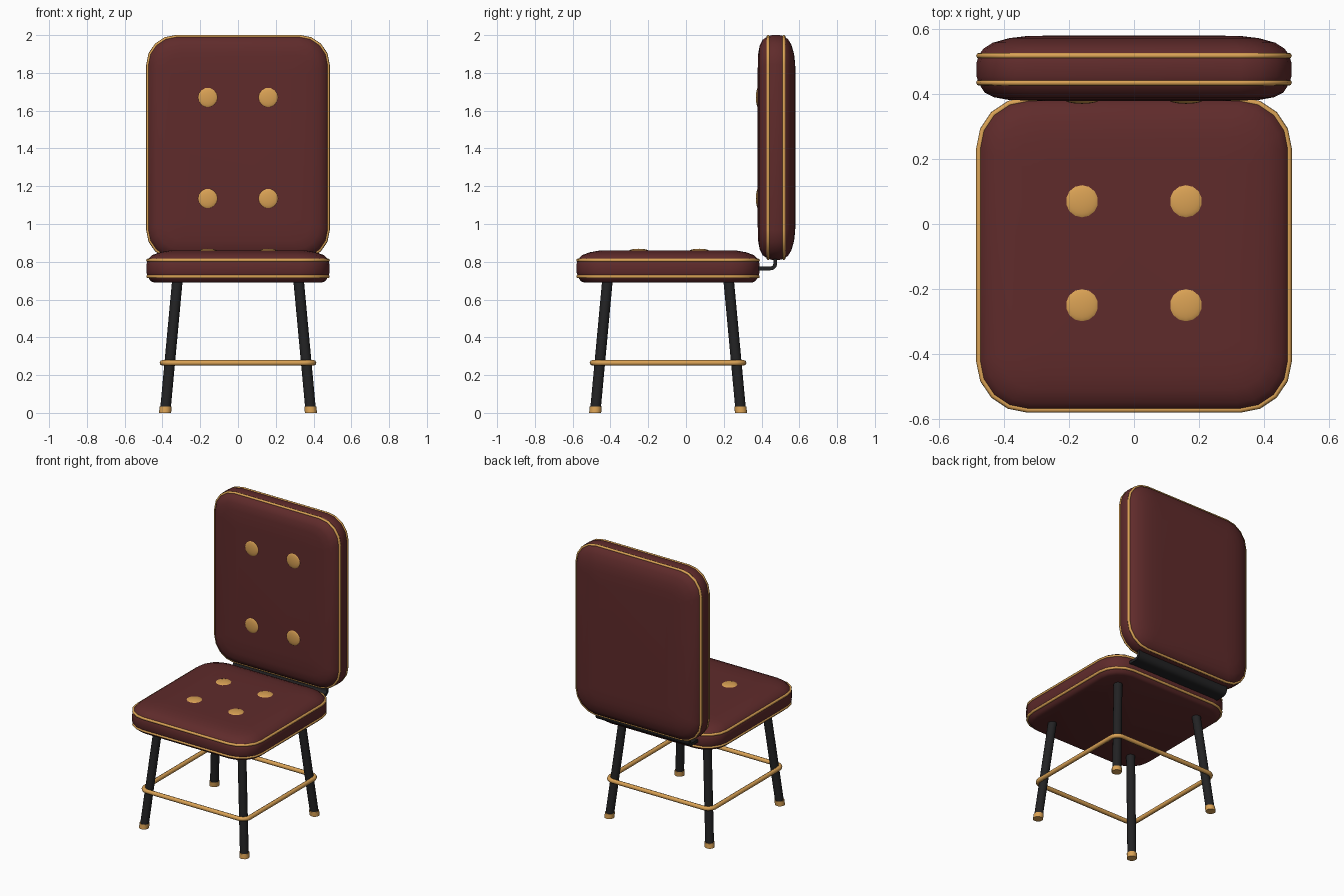
import bpy, bmesh, math
from mathutils import Vector

if "Cube" in bpy.data.objects:
    bpy.data.objects.remove(bpy.data.objects["Cube"])


def material(name, rgb):
    m = bpy.data.materials.new(name)
    m.diffuse_color = (*rgb, 1)
    m.use_nodes = True
    m.node_tree.nodes["Principled BSDF"].inputs["Base Color"].default_value = m.diffuse_color
    return m


LEATHER = material("maroon_leather", (0.115, 0.024, 0.024))
BRASS = material("brass", (0.70, 0.36, 0.09))
BLACK = material("black_metal", (0.016, 0.016, 0.017))
CY = -0.095  # centre of the seat and legs in y


def loft(name, rings, mat, angle=40):
    """Skin a list of equal-length point rings and cap both ends."""
    bm = bmesh.new()
    loops = [[bm.verts.new(p) for p in ring] for ring in rings]
    n = len(loops[0])
    for a, b in zip(loops, loops[1:]):
        for i in range(n):
            j = (i + 1) % n
            bm.faces.new((a[i], a[j], b[j], b[i]))
    bm.faces.new(loops[0][::-1])
    bm.faces.new(loops[-1])
    bmesh.ops.recalc_face_normals(bm, faces=bm.faces)
    me = bpy.data.meshes.new(name)
    bm.to_mesh(me)
    bm.free()
    ob = bpy.data.objects.new(name, me)
    bpy.context.collection.objects.link(ob)
    finish(ob, mat, angle)
    return ob


def finish(ob, mat, angle=40):
    ob.data.materials.append(mat)
    bpy.ops.object.select_all(action='DESELECT')
    ob.select_set(True)
    bpy.context.view_layer.objects.active = ob
    bpy.ops.object.shade_smooth_by_angle(angle=math.radians(angle))


def outline(hx, hy, r, seg=4):
    """Rounded rectangle as 2D points."""
    pts = []
    for k, (sx, sy) in enumerate(((1, 1), (-1, 1), (-1, -1), (1, -1))):
        for i in range(seg + 1):
            a = math.pi / 2 * (k + i / seg)
            pts.append((sx * (hx - r) + r * math.cos(a), sy * (hy - r) + r * math.sin(a)))
    return pts


def tube(name, pts, radius, mat):
    """Closed round tube through the points."""
    cu = bpy.data.curves.new(name, 'CURVE')
    cu.dimensions = '3D'
    cu.bevel_depth = radius
    cu.bevel_resolution = 2
    sp = cu.splines.new('POLY')
    sp.points.add(len(pts) - 1)
    for p, co in zip(sp.points, pts):
        p.co = (*co, 1)
    sp.use_cyclic_u = True
    cu.materials.append(mat)
    ob = bpy.data.objects.new(name, cu)
    bpy.context.collection.objects.link(ob)


def cushion(name, hx, hy, place, profile, seams):
    """Padded slab: profile is (inset, height), with piping at the seam heights."""
    def ring(inset, w):
        return [place(u, v, w) for u, v in outline(hx - inset, hy - inset, max(0.155 - inset * 0.6, 0.03))]
    loft(name, [ring(i, w) for i, w in profile], LEATHER, 60)
    for k, w in enumerate(seams):
        tube(f"{name}_piping_{k + 1}", ring(0.008, w), 0.009, BRASS)


def button(name, loc, scale):
    bpy.ops.mesh.primitive_uv_sphere_add(segments=14, ring_count=8, radius=1, location=loc)
    ob = bpy.context.object
    ob.name = name
    ob.scale = scale
    finish(ob, BRASS, 60)


# Cushions
cushion("seat", 0.485, 0.485, lambda u, v, w: (u, v + CY, w),
        [(0.04, 0.69), (0.022, 0.698), (0.008, 0.72), (0.0, 0.745), (0.0, 0.785),
         (0.007, 0.81), (0.03, 0.835), (0.07, 0.85), (0.12, 0.859), (0.2, 0.861)],
        (0.722, 0.808))
cushion("backrest", 0.485, 0.595, lambda u, v, w: (u, w, v + 1.405),
        [(0.2, 0.379), (0.1, 0.382), (0.055, 0.39), (0.025, 0.405), (0.007, 0.433),
         (0.0, 0.455), (0.0, 0.495), (0.007, 0.52), (0.022, 0.54), (0.05, 0.558),
         (0.10, 0.572), (0.15, 0.578), (0.22, 0.58)],
        (0.435, 0.518))

# Buttons
for x in (-0.16, 0.16):
    side = "left" if x < 0 else "right"
    for y in (-0.25, 0.07):
        button(f"seat_button_{side}_{'front' if y < 0 else 'rear'}", (x, y, 0.857), (0.053, 0.053, 0.012))
    for z in (1.135, 1.67):
        button(f"back_button_{side}_{'low' if z < 1.4 else 'high'}", (x, 0.382, z), (0.053, 0.012, 0.053))


# Splayed legs with brass feet
def leg_ring(sx, sy, z, r, n=16):
    off = 0.386 - 0.064 * z / 0.69
    return [(sx * off + r * math.cos(2 * math.pi * i / n),
             CY + sy * off + r * math.sin(2 * math.pi * i / n), z) for i in range(n)]


for sx in (-1, 1):
    for sy in (-1, 1):
        tag = f"{'front' if sy < 0 else 'rear'}_{'left' if sx < 0 else 'right'}"
        loft(f"{tag}_leg", [leg_ring(sx, sy, z, 0.028) for z in (0.01, 0.71)], BLACK)
        loft(f"{tag}_foot", [leg_ring(sx, sy, z, 0.032) for z in (0.0, 0.033)], BRASS)

# Footrail wrapped around the legs
tube("footrail", [(u, v + CY, 0.265) for u, v in outline(0.4, 0.4, 0.05, 6)], 0.015, BRASS)

# Bent plate joining seat and backrest
t, r_out, yc, zc = 0.02, 0.035, 0.447, 0.79
bend = [i * math.pi / 12 for i in range(7)]
outer = [(yc + r_out * math.sin(a), zc - r_out * math.cos(a)) for a in bend]
inner = [(yc + (r_out - t) * math.sin(a), zc - (r_out - t) * math.cos(a)) for a in reversed(bend)]
section = [(0.3, zc - r_out), *outer, (yc + r_out, 0.88), (yc + r_out - t, 0.88), *inner, (0.3, zc - r_out + t)]
loft("back_bracket", [[(x, y, z) for y, z in section] for x in (-0.36, 0.36)], BLACK)
